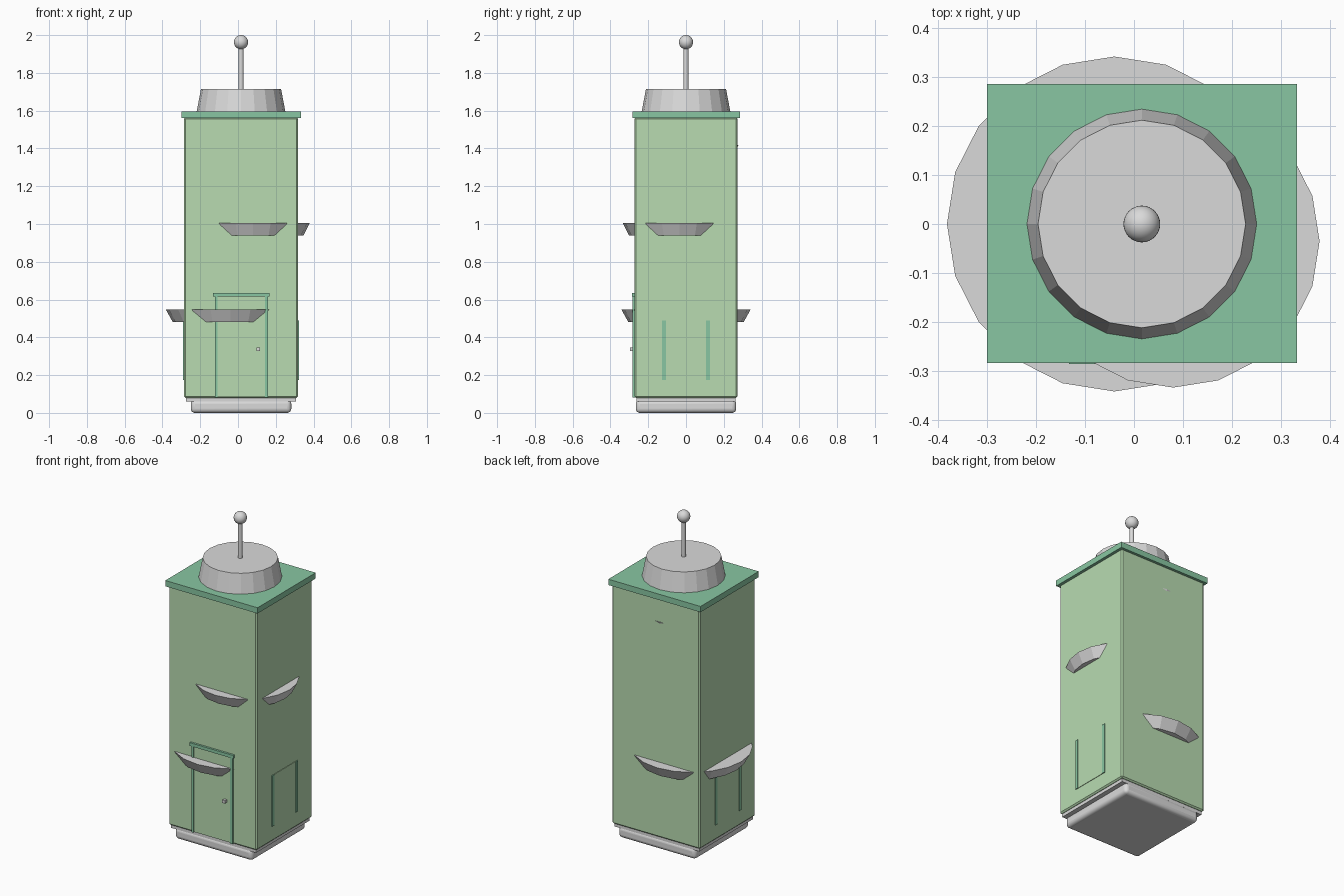
import bpy
import math

if "Cube" in bpy.data.objects:
    bpy.data.objects.remove(bpy.data.objects["Cube"], do_unlink=True)

CX = 0.016  # tower axis


def material(name, rgb):
    m = bpy.data.materials.new(name)
    m.use_nodes = True
    m.diffuse_color = (*rgb, 1)
    m.node_tree.nodes["Principled BSDF"].inputs["Base Color"].default_value = (*rgb, 1)
    return m


light_green = material("light green", (0.48, 0.71, 0.44))
teal = material("teal green", (0.25, 0.565, 0.36))
grey = material("light grey", (0.70, 0.70, 0.70))


def finish(name, mat):
    ob = bpy.context.object
    ob.name = name
    ob.data.materials.append(mat)
    return ob


def box(name, mat, x, y, z, bevel=0, segments=1):
    """Box from (low, high) ranges on each axis."""
    ranges = (x, y, z)
    bpy.ops.mesh.primitive_cube_add(size=1, location=[(a + b) / 2 for a, b in ranges])
    ob = finish(name, mat)
    ob.scale = [b - a for a, b in ranges]
    bpy.ops.object.transform_apply(location=False, rotation=False, scale=True)
    if bevel:
        mod = ob.modifiers.new("Bevel", "BEVEL")
        mod.width, mod.segments = bevel, segments
    return ob


def disc(name, mat, x, y, z, r_low, r_high, sides=20):
    """Faceted frustum between two heights."""
    bpy.ops.mesh.primitive_cone_add(vertices=sides, radius1=r_low, radius2=r_high,
                                    depth=z[1] - z[0], location=(x, y, sum(z) / 2))
    return finish(name, mat)


# Rounded foot and the thin step above it
foot = box("foot", grey, (-0.25, 0.282), (-0.266, 0.266), (0, 0.07), 0.022, 4)
bpy.ops.object.shade_smooth_by_angle(angle=math.radians(40))
box("foot_step", grey, (-0.275, 0.307), (-0.262, 0.262), (0.06, 0.082))

# Tower and roof slab
box("tower", light_green, (-0.286, 0.318), (-0.273, 0.273), (0.08, 1.565), 0.008)
box("roof_slab", teal, (-0.30, 0.333), (-0.284, 0.286), (1.56, 1.596))

# Drum, mast and ball on the roof
disc("roof_drum", grey, CX, 0, (1.594, 1.715), 0.235, 0.212)
disc("mast", grey, CX, 0, (1.71, 1.94), 0.013, 0.013, 16)
bpy.ops.object.shade_smooth_by_angle(angle=math.radians(40))
bpy.ops.mesh.primitive_uv_sphere_add(segments=32, ring_count=16, radius=0.0375,
                                     location=(CX, 0, 1.9625))
finish("mast_ball", grey)
bpy.ops.object.shade_smooth()

# Flared discs that pass through the tower and show as ledges
disc("lower_ledge", grey, -0.04, 0, (0.482, 0.547), 0.306, 0.342)
disc("middle_ledge", grey, 0.08, -0.035, (0.94, 1.004), 0.267, 0.299)
disc("upper_ledge", grey, -0.01, 0.028, (1.357, 1.418), 0.22, 0.25)

# Front door: leaf, posts, lintel and knob
box("door_leaf", light_green, (-0.11, 0.145), (-0.277, -0.26), (0.085, 0.615))
for name, x in (("right", (-0.123, -0.109)), ("left", (0.144, 0.160))):
    box("door_post_" + name, teal, x, (-0.282, -0.26), (0.082, 0.62))
box("door_lintel", teal, (-0.133, 0.168), (-0.286, -0.26), (0.616, 0.636))
box("door_knob", grey, (0.099, 0.117), (-0.296, -0.27), (0.328, 0.346))

# Side panels with a trim strip along each upright edge
for side, label in ((-1, "right"), (1, "left")):
    def span(out):
        return tuple(sorted((CX + side * 0.29, CX + side * (0.302 + out))))
    box("side_panel_" + label, light_green, span(0.003), (-0.11, 0.11), (0.175, 0.49))
    for end, place in ((-1, "front"), (1, "back")):
        y = tuple(sorted((end * 0.106, end * 0.126)))
        box(f"side_trim_{label}_{place}", teal, span(0.006), y, (0.175, 0.49))
